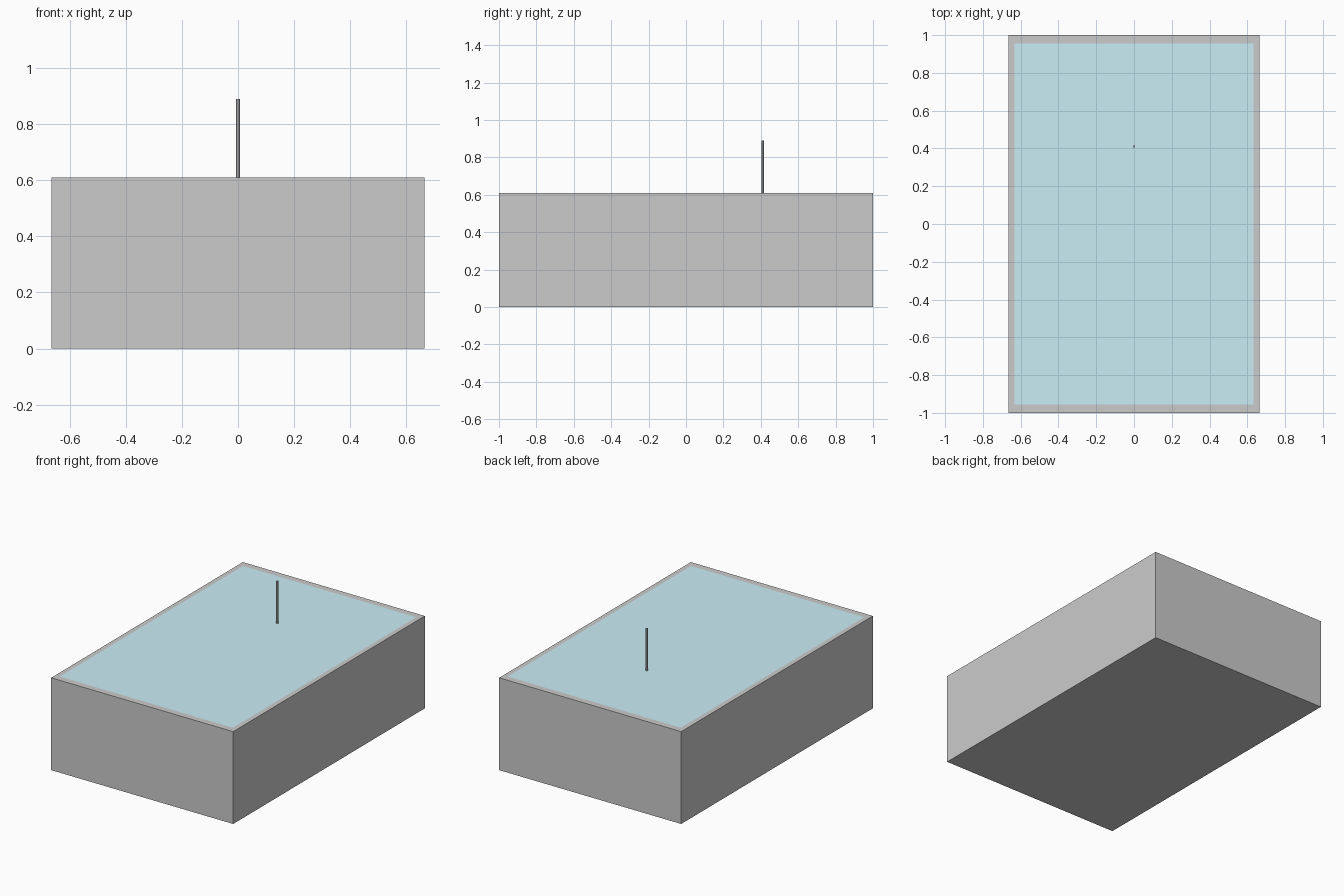
import bpy, bmesh
from mathutils import Matrix

if "Cube" in bpy.data.objects:
    bpy.data.objects.remove(bpy.data.objects["Cube"])

HX, HY, H = 0.665, 1.0, 0.61          # block half sizes and height
WX, WY = 0.633, 0.956                 # water half sizes


def add_object(name, bm):
    mesh = bpy.data.meshes.new(name)
    bm.to_mesh(mesh)
    bm.free()
    obj = bpy.data.objects.new(name, mesh)
    bpy.context.collection.objects.link(obj)
    return obj


def material(name, color):
    mat = bpy.data.materials.new(name)
    mat.diffuse_color = color
    mat.use_nodes = True
    mat.node_tree.nodes["Principled BSDF"].inputs["Base Color"].default_value = mat.diffuse_color
    return mat


# Block whose top face is inset into a rim and a flush water surface
bm = bmesh.new()
bmesh.ops.create_cube(bm, size=1, matrix=Matrix.Translation((0, 0, H / 2))
                      @ Matrix.Diagonal((2 * HX, 2 * HY, H, 1)))
top = max(bm.faces, key=lambda f: f.calc_center_median().z)
bmesh.ops.inset_region(bm, faces=[top], thickness=0.03)
for v in top.verts:
    v.co.x = WX if v.co.x > 0 else -WX
    v.co.y = WY if v.co.y > 0 else -WY
top.material_index = 1
basin = add_object("water_basin", bm)
basin.data.materials.append(material("stone", (0.8, 0.8, 0.8, 1)))
basin.data.materials.append(material("water", (0.60, 0.85, 0.92, 1)))

# Thin upright rod standing on the surface
bm = bmesh.new()
bmesh.ops.create_cone(bm, cap_ends=True, segments=8, radius1=0.0065, radius2=0.0065,
                      depth=0.28, matrix=Matrix.Translation((0, 0.41, H + 0.14)))
add_object("rod", bm)
